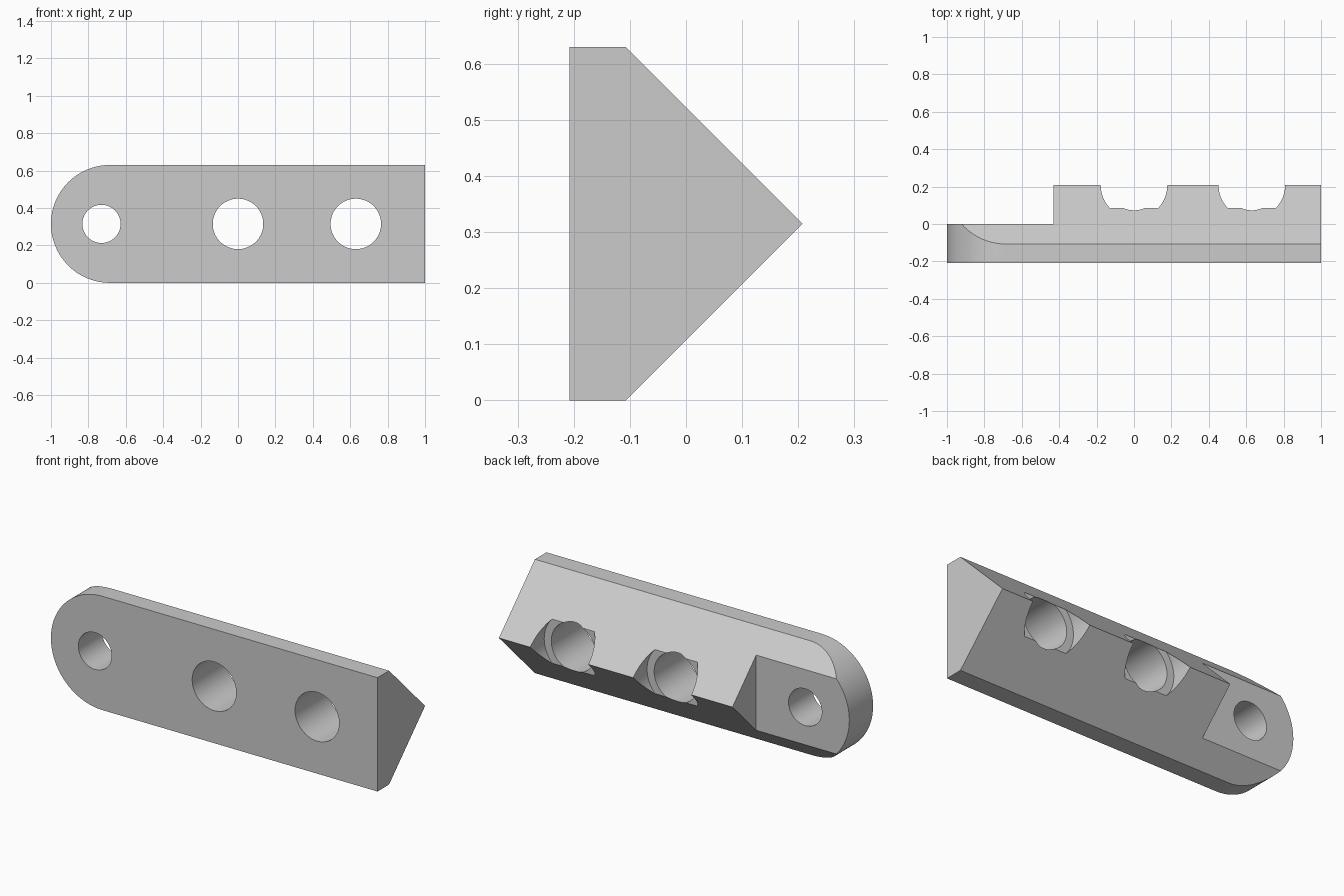
import bpy, bmesh, math
from mathutils import Matrix, Vector

cube = bpy.data.objects.get("Cube")
if cube:
    bpy.data.objects.remove(cube, do_unlink=True)

BACK, STEP, FRONT = 0.208, 0.0, -0.208
MID = 0.315                      # half the height, also the round end's radius


def material(name, rgb):
    mat = bpy.data.materials.new(name)
    mat.use_nodes = True
    mat.diffuse_color = (*rgb, 1)
    mat.node_tree.nodes["Principled BSDF"].inputs["Base Color"].default_value = (*rgb, 1)
    return mat


def extrude(name, points, offset):
    """Closed prism from a polygon and an extrusion vector."""
    bm = bmesh.new()
    face = bm.faces.new([bm.verts.new(p) for p in points])
    side = bmesh.ops.extrude_face_region(bm, geom=[face])
    moved = [v for v in side["geom"] if isinstance(v, bmesh.types.BMVert)]
    bmesh.ops.translate(bm, verts=moved, vec=Vector(offset))
    bmesh.ops.recalc_face_normals(bm, faces=bm.faces)
    mesh = bpy.data.meshes.new(name)
    bm.to_mesh(mesh)
    bm.free()
    obj = bpy.data.objects.new(name, mesh)
    bpy.context.collection.objects.link(obj)
    return obj


def bore(x, radius, y0, y1, sides=64):
    """Round cutter along y."""
    turn = [2 * math.pi * i / sides for i in range(sides)]
    ring = [(x + radius * math.cos(a), y0, MID + radius * math.sin(a)) for a in turn]
    return extrude("bore_cutter", ring, (0, y1 - y0, 0))


def boolean(target, tool, operation):
    mod = target.modifiers.new("cut", "BOOLEAN")
    mod.operation, mod.solver, mod.object = operation, "EXACT", tool
    tool.hide_render = True
    bpy.context.view_layer.objects.active = target
    bpy.ops.object.modifier_apply(modifier=mod.name)
    bpy.data.objects.remove(tool, do_unlink=True)


# Wedge-backed bar, running along x
profile = [(FRONT, 0), (FRONT, 2 * MID), (BACK - MID, 2 * MID), (BACK, MID), (BACK - MID, 0)]
bar = extrude("mounting_bar", [(-1.1, y, z) for y, z in profile], (2.1, 0, 0))

# Rounded end outline
arc = [math.pi / 2 + math.pi * i / 48 for i in range(49)]
outline = [(MID - 1 + MID * math.cos(a), -0.5, MID + 1.0 * MID * math.sin(a)) for a in arc]
# widen the straight part so only the round end is trimmed
outline += [(MID - 1, -0.5, -0.1), (1.2, -0.5, -0.1), (1.2, -0.5, 0.8), (MID - 1, -0.5, 0.8)]
boolean(bar, extrude("round_end_cutter", outline, (0, 1, 0)), "INTERSECT")

# Flat tab at the rounded end
tab = [(-1.2, STEP, -0.1), (-0.43, STEP, -0.1), (-0.43, STEP, 0.8), (-1.2, STEP, 0.8)]
boolean(bar, extrude("tab_cutter", tab, (0, 0.5, 0)), "DIFFERENCE")

# Small tab hole, then two large holes with counterbores
boolean(bar, bore(-0.73, 0.102, -0.5, 0.5), "DIFFERENCE")
for x in (0.0, 0.63):
    boolean(bar, bore(x, 0.135, -0.5, 0.5), "DIFFERENCE")
    boolean(bar, bore(x, 0.178, 0.086, 0.5), "DIFFERENCE")

bar.data.materials.clear()
bar.data.materials.append(material("plain_grey", (0.6, 0.6, 0.6)))
bpy.ops.object.select_all(action="DESELECT")
bar.select_set(True)
bpy.context.view_layer.objects.active = bar
bpy.ops.object.shade_smooth_by_angle(angle=math.radians(25))
